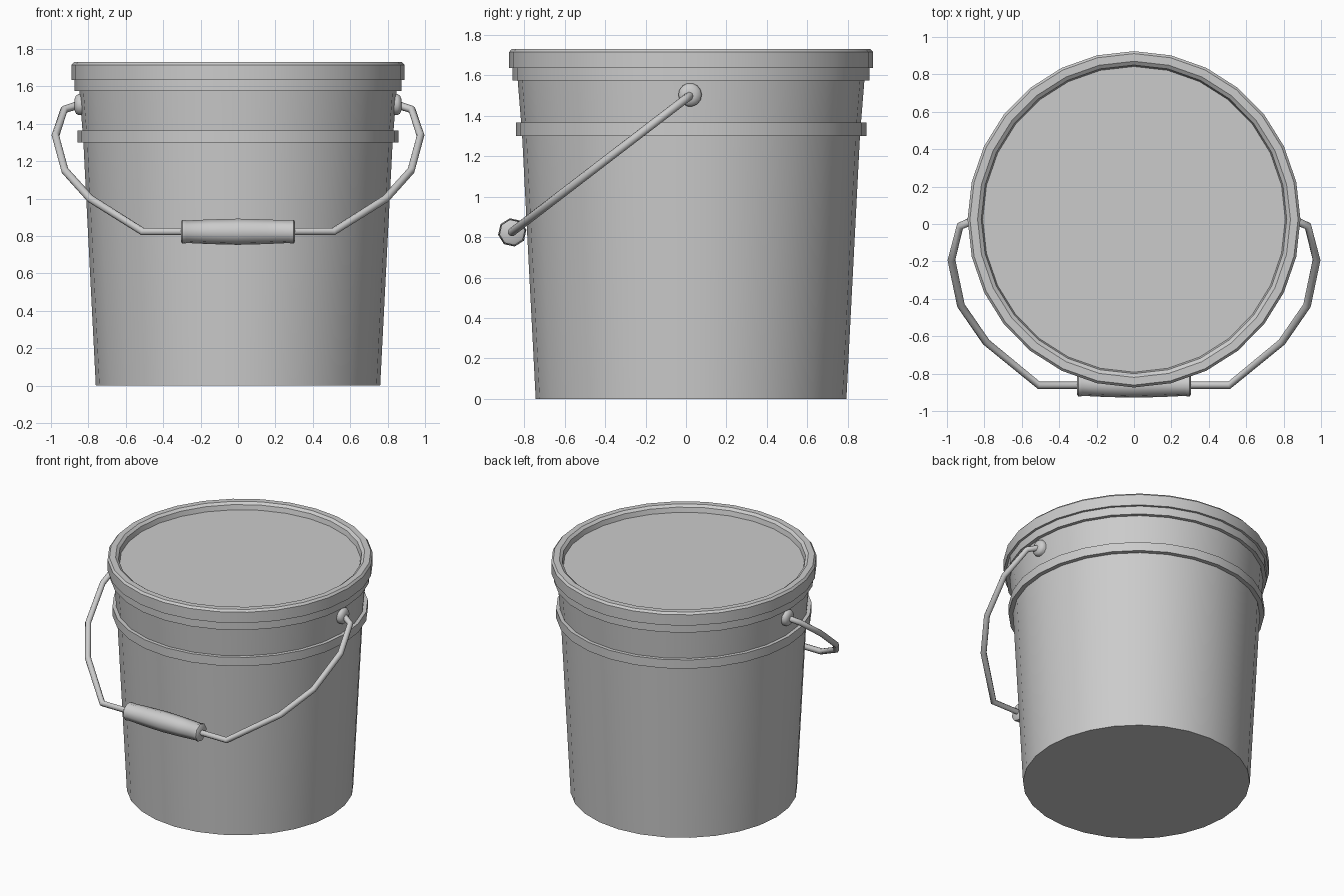
import bpy, bmesh, math
from mathutils import Vector

if "Cube" in bpy.data.objects:
    bpy.data.objects.remove(bpy.data.objects["Cube"])

CY = 0.025          # bucket axis in y; the handle hangs forward of it
SIDES = 28


def finish(obj, angle=30):
    bpy.ops.object.select_all(action='DESELECT')
    obj.select_set(True)
    bpy.context.view_layer.objects.active = obj
    bpy.ops.object.shade_smooth_by_angle(angle=math.radians(angle))


def lathe(name, profile, sides, place, angle=30):
    """Revolve (radius, height) points; place(u, v, h) gives the position."""
    bm = bmesh.new()
    rings = []
    for r, h in profile:
        ring = []
        for i in range(sides):
            a = 2 * math.pi * i / sides
            ring.append(bm.verts.new(place(r * math.cos(a), r * math.sin(a), h)))
        rings.append(ring)
    for lo, hi in zip(rings, rings[1:]):
        for i in range(sides):
            j = (i + 1) % sides
            bm.faces.new((lo[i], lo[j], hi[j], hi[i]))
    bm.faces.new(rings[0][::-1])
    bm.faces.new(rings[-1])
    bmesh.ops.recalc_face_normals(bm, faces=bm.faces)
    mesh = bpy.data.meshes.new(name)
    bm.to_mesh(mesh)
    bm.free()
    obj = bpy.data.objects.new(name, mesh)
    bpy.context.collection.objects.link(obj)
    finish(obj, angle)
    return obj


def upright(u, v, h):
    return Vector((u * 0.99, v + CY, h))


# tapered bucket body with two raised bands
lathe("bucket_body", [(0.768, 0), (0.835, 1.30), (0.866, 1.30), (0.866, 1.365),
                      (0.84, 1.365), (0.857, 1.575), (0.882, 1.575), (0.882, 1.635)],
      SIDES, upright)

# lid with rounded rim and recessed panel
lathe("lid", [(0.882, 1.635), (0.899, 1.635), (0.899, 1.715), (0.886, 1.73),
              (0.845, 1.73), (0.825, 1.715), (0.817, 1.68)],
      SIDES, upright)

# domed pivot bosses on both sides
for side, label in ((1, "right"), (-1, "left")):
    lathe("pivot_" + label, [(0.058, 0.82), (0.058, 0.852), (0.05, 0.866), (0.028, 0.875)],
          14, lambda u, v, h, s=side: Vector((s * h, u + 0.02, v + 1.503)), 40)


# bent wire handle, lying in a plane tilted forward from the pivots
def tilted(x, z):
    return (x, 0.02 + (z - 1.5) * 1.304, z)


half = [(0.84, 1.503), (0.865, 1.498), (0.93, 1.476), (0.976, 1.337),
        (0.925, 1.15), (0.79, 1.0), (0.51, 0.824)]
path = [tilted(x, z) for x, z in half] + [tilted(-x, z) for x, z in reversed(half)]
curve = bpy.data.curves.new("wire_handle", 'CURVE')
curve.dimensions = '3D'
curve.bevel_depth = 0.021
curve.bevel_resolution = 2
curve.use_fill_caps = True
spline = curve.splines.new('POLY')
spline.points.add(len(path) - 1)
for p, co in zip(spline.points, path):
    p.co = (*co, 1)
wire = bpy.data.objects.new("wire_handle", curve)
bpy.context.collection.objects.link(wire)
bpy.ops.object.select_all(action='DESELECT')
wire.select_set(True)
bpy.context.view_layer.objects.active = wire
bpy.ops.object.convert(target='MESH')
finish(bpy.context.view_layer.objects.active, 50)

# swelling eight-sided hand grip
grip = [(0.052, 0.306), (0.064, 0.298), (0.064, 0.282), (0.061, 0.275), (0.067, 0.15)]
profile = [(r, -x) for r, x in grip] + [(0.071, 0)] + [(r, x) for r, x in reversed(grip)]
turn = math.radians(10)
lathe("hand_grip", profile, 8,
      lambda u, v, h: Vector((h, u * math.cos(turn) - v * math.sin(turn) - 0.859,
                              u * math.sin(turn) + v * math.cos(turn) + 0.823)), 50)
